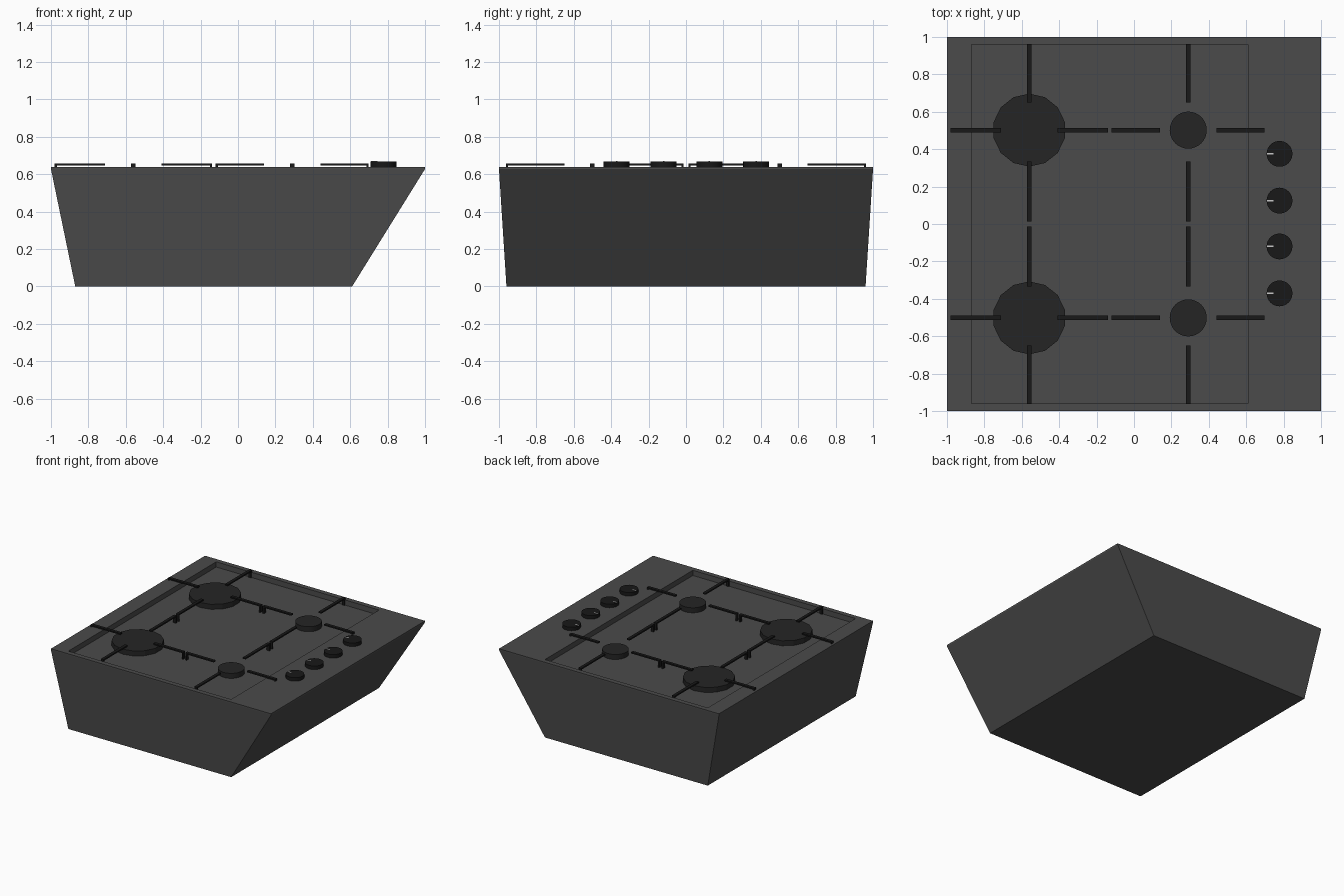
import bpy, bmesh, math

if "Cube" in bpy.data.objects:
    bpy.data.objects.remove(bpy.data.objects["Cube"])

TOP, FLOOR = 0.64, 0.597


def paint(name, v):
    m = bpy.data.materials.new(name)
    m.diffuse_color = (v, v, v, 1)
    m.use_nodes = True
    m.node_tree.nodes["Principled BSDF"].inputs["Base Color"].default_value = m.diffuse_color
    return m


body_mat = paint("dark_enamel", 0.07)
cap_mat = paint("burner_black", 0.018)
iron_mat = paint("cast_iron", 0.009)
mark_mat = paint("pale_mark", 0.75)


def finish(bm, name, mat):
    bmesh.ops.recalc_face_normals(bm, faces=bm.faces)
    me = bpy.data.meshes.new(name)
    bm.to_mesh(me)
    bm.free()
    me.materials.append(mat)
    ob = bpy.data.objects.new(name, me)
    bpy.context.collection.objects.link(ob)
    return ob


def add_box(bm, x0, x1, y0, y1, z0, z1):
    r = bmesh.ops.create_cube(bm, size=1)
    for v in r["verts"]:
        v.co.x = x1 if v.co.x > 0 else x0
        v.co.y = y1 if v.co.y > 0 else y0
        v.co.z = z1 if v.co.z > 0 else z0


def disc(name, x, y, z0, z1, r, sides, mat, smooth=False):
    bm = bmesh.new()
    bmesh.ops.create_cone(bm, cap_ends=True, segments=sides, radius1=r, radius2=r, depth=z1 - z0)
    bmesh.ops.translate(bm, verts=bm.verts, vec=(x, y, (z0 + z1) / 2))
    ob = finish(bm, name, mat)
    if smooth:
        bpy.ops.object.select_all(action='DESELECT')
        ob.select_set(True)
        bpy.context.view_layer.objects.active = ob
        bpy.ops.object.shade_smooth_by_angle(angle=math.radians(30))
    return ob


# Tapered body with a thin lip and a sunken tray, lofted from rectangles
bm = bmesh.new()
rects = [(-0.87, 0.61, 0.96, 0), (-1, 1, 1, TOP - 0.012), (-1, 1, 1, TOP),
         (-0.87, 0.61, 0.96, TOP), (-0.87, 0.61, 0.96, FLOOR)]
loops = [[bm.verts.new(p) for p in ((a, -h, z), (b, -h, z), (b, h, z), (a, h, z))]
         for a, b, h, z in rects]
for lo, hi in zip(loops, loops[1:]):
    for i in range(4):
        j = (i + 1) % 4
        bm.faces.new((lo[i], lo[j], hi[j], hi[i]))
bm.faces.new(loops[0][::-1])
bm.faces.new(loops[-1])
finish(bm, "hob_body", body_mat)

# Burners and pan supports
W, Z0, Z1, LEG = 0.0125, 0.646, 0.657, 0.012
for side, cx, reach in (("left", -0.56, 0.421), ("right", 0.29, 0.409)):
    for row, s in (("front", -1), ("back", 1)):
        cy = 0.502 * s
        if side == "left":
            disc(f"large_burner_{row}", cx, cy, FLOOR, 0.638, 0.195, 14, cap_mat)
        else:
            disc(f"small_burner_{row}", cx, cy, FLOOR, 0.638, 0.099, 32, cap_mat, True)
        bm = bmesh.new()
        # sideways arms with a foot at the outer end
        for d in (-1, 1):
            inner, outer = cx + d * 0.15, cx + d * reach
            add_box(bm, *sorted((inner, outer)), cy - W, cy + W, Z0, Z1)
            add_box(bm, *sorted((outer, outer - d * LEG)), cy - W, cy + W, FLOOR, Z0)
        # front-to-back arms
        for inner, outer in ((0.335, 0.013), (0.65, 0.963)):
            d = 1 if outer > inner else -1
            add_box(bm, cx - W, cx + W, *sorted((s * inner, s * outer)), Z0, Z1)
            add_box(bm, cx - W, cx + W, *sorted((s * outer, s * (outer - d * LEG))), FLOOR, Z0)
        finish(bm, f"pan_support_{side}_{row}", iron_mat)

# Control knobs with pointer marks
for i, y in enumerate((-0.371, -0.12, 0.125, 0.375)):
    disc(f"knob_{i + 1}", 0.778, y, TOP, 0.669, 0.069, 32, iron_mat, True)
    bm = bmesh.new()
    add_box(bm, 0.711, 0.745, y - 0.004, y + 0.004, 0.665, 0.671)
    finish(bm, f"knob_mark_{i + 1}", mark_mat)
